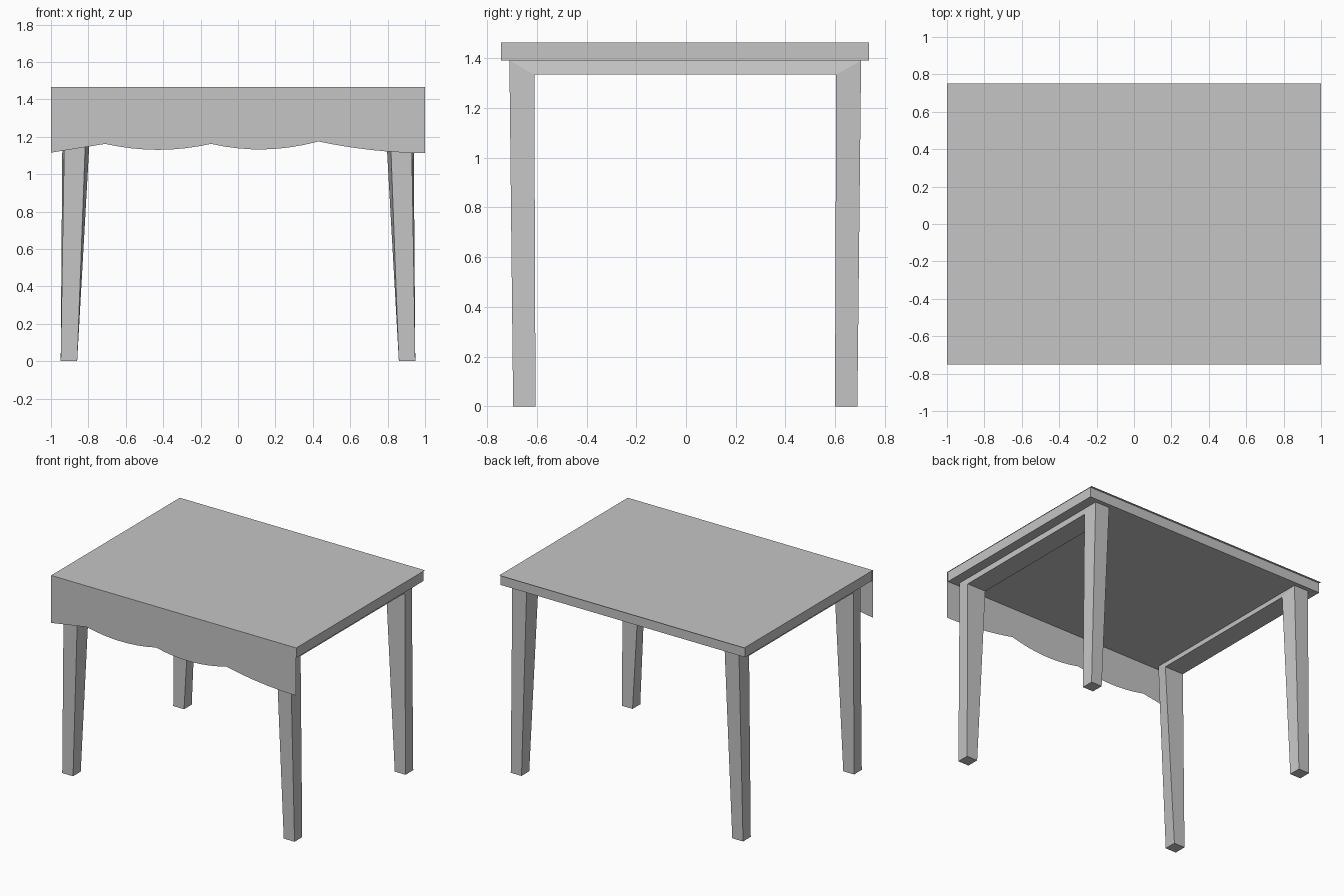
import bpy
import bmesh

cube = bpy.data.objects.get("Cube")
if cube:
    bpy.data.objects.remove(cube, do_unlink=True)

# Single flat grey finish
GREY = (0.56, 0.56, 0.56, 1)
grey = bpy.data.materials.new("plain_grey")
grey.use_nodes = True
grey.diffuse_color = GREY
grey.node_tree.nodes["Principled BSDF"].inputs["Base Color"].default_value = GREY


def make_object(name, bm):
    mesh = bpy.data.meshes.new(name)
    bm.to_mesh(mesh)
    bm.free()
    mesh.materials.append(grey)
    obj = bpy.data.objects.new(name, mesh)
    bpy.context.collection.objects.link(obj)
    return obj


# Table top slab
bm = bmesh.new()
bmesh.ops.create_cube(bm, size=1)
for v in bm.verts:
    v.co = (v.co.x * 1.995, v.co.y * 1.48 - 0.004, v.co.z * 0.073 + 1.4265)
make_object("table_top", bm)


# Leg frames: two tapered legs mitred into a side rail, swept as one loop
def leg_frame(name, side):
    bm = bmesh.new()
    foot = [(0.948, 0.692, 0), (0.86, 0.692, 0), (0.86, 0.602, 0), (0.948, 0.602, 0)]
    corner = [(0.925, 0.707, 1.39), (0.808, 0.707, 1.39),
              (0.785, 0.607, 1.335), (0.938, 0.607, 1.335)]
    rings = []
    for section, sign in ((foot, -1), (corner, -1), (corner, 1), (foot, 1)):
        rings.append([bm.verts.new((x * side, y * sign - 0.003, z))
                      for x, y, z in section])
    for a, b in zip(rings, rings[1:]):
        for i in range(4):
            j = (i + 1) % 4
            bm.faces.new((a[i], a[j], b[j], b[i]))
    bm.faces.new(rings[0])
    bm.faces.new(rings[-1])
    bmesh.ops.recalc_face_normals(bm, faces=bm.faces)
    make_object(name, bm)


leg_frame("left_leg_frame", 1)
leg_frame("right_leg_frame", -1)

# Thin cover sheet with a scalloped drop at the front
TOP, FRONT, BACK, STEPS = 1.465, -0.75, 0.75, 8
cusps = [(-1, 1.115), (-0.71, 1.162), (-0.145, 1.162), (0.43, 1.175), (1, 1.113)]
sags = [0, 0.032, 0.036, 0.015]
hem = [cusps[0]]
for (x0, z0), (x1, z1), sag in zip(cusps, cusps[1:], sags):
    for k in range(1, STEPS + 1):
        t = k / STEPS
        hem.append((x0 + (x1 - x0) * t, z0 + (z1 - z0) * t - 4 * sag * t * (1 - t)))

bm = bmesh.new()
lower = [bm.verts.new((x, FRONT, z)) for x, z in hem]
upper = [bm.verts.new((x, FRONT, TOP)) for x, z in hem]
back = [bm.verts.new((x, BACK, TOP)) for x, z in hem]
for near, far in ((lower, upper), (upper, back)):
    for i in range(len(hem) - 1):
        bm.faces.new((near[i], near[i + 1], far[i + 1], far[i]))
make_object("cover_sheet", bm)
